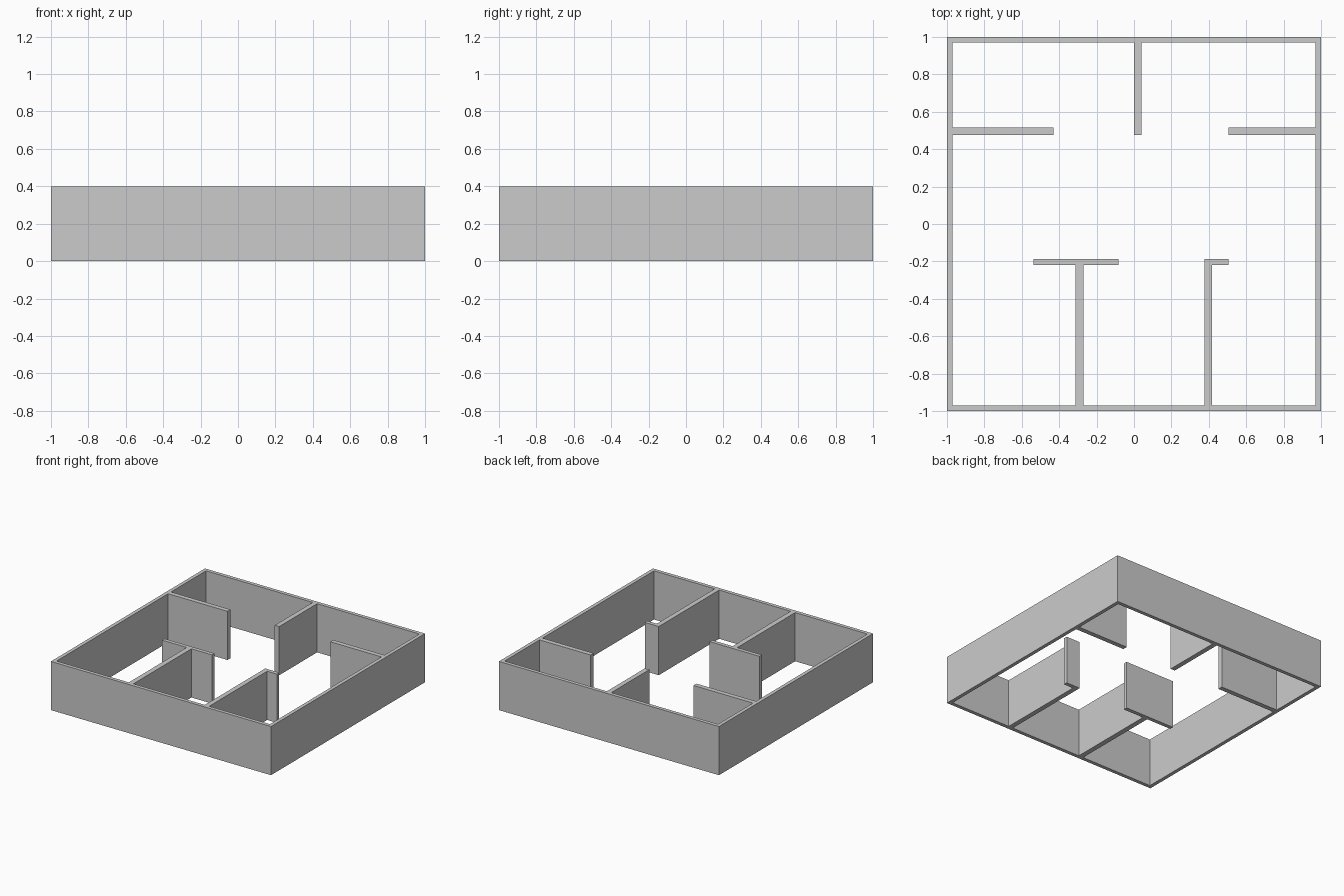
import bpy, bmesh

if "Cube" in bpy.data.objects:
    bpy.data.objects.remove(bpy.data.objects["Cube"])

HEIGHT = 0.4
INNER = 0.97  # half-size inside the outer walls


def make_object(name, bm):
    bmesh.ops.recalc_face_normals(bm, faces=bm.faces)
    mesh = bpy.data.meshes.new(name)
    bm.to_mesh(mesh)
    bm.free()
    obj = bpy.data.objects.new(name, mesh)
    bpy.context.collection.objects.link(obj)
    return obj


def wall(name, x0, x1, y0, y1):
    """Full-height straight wall over a rectangular footprint."""
    bm = bmesh.new()
    corners = [(x0, y0), (x1, y0), (x1, y1), (x0, y1)]
    rings = [[bm.verts.new((x, y, z)) for x, y in corners] for z in (0, HEIGHT)]
    for ring in rings:
        bm.faces.new(ring)
    for i in range(4):
        j = (i + 1) % 4
        bm.faces.new((rings[0][i], rings[0][j], rings[1][j], rings[1][i]))
    return make_object(name, bm)


# Outer walls: one closed square frame, swept round its four corners
bm = bmesh.new()
profile = [(1, 0), (1, HEIGHT), (INNER, HEIGHT), (INNER, 0)]
signs = [(-1, -1), (1, -1), (1, 1), (-1, 1)]
loops = [[bm.verts.new((sx * r, sy * r, z)) for r, z in profile] for sx, sy in signs]
for i in range(4):
    a, b = loops[i], loops[(i + 1) % 4]
    for k in range(4):
        m = (k + 1) % 4
        bm.faces.new((a[k], b[k], b[m], a[m]))
make_object("outer_walls", bm)

# Back partitions
wall("back_divider_wall", 0.0, 0.04, 0.477, INNER)
wall("back_left_wall", -INNER, -0.43, 0.477, 0.516)
wall("back_right_wall", 0.505, INNER, 0.477, 0.516)

# Front partitions: a T-shaped pair and an L-shaped pair
wall("front_left_divider", -0.313, -0.271, -INNER, -0.218)
wall("front_left_cross_wall", -0.538, -0.084, -0.218, -0.186)
wall("front_right_divider", 0.378, 0.418, -INNER, -0.218)
wall("front_right_cross_wall", 0.378, 0.505, -0.218, -0.186)
